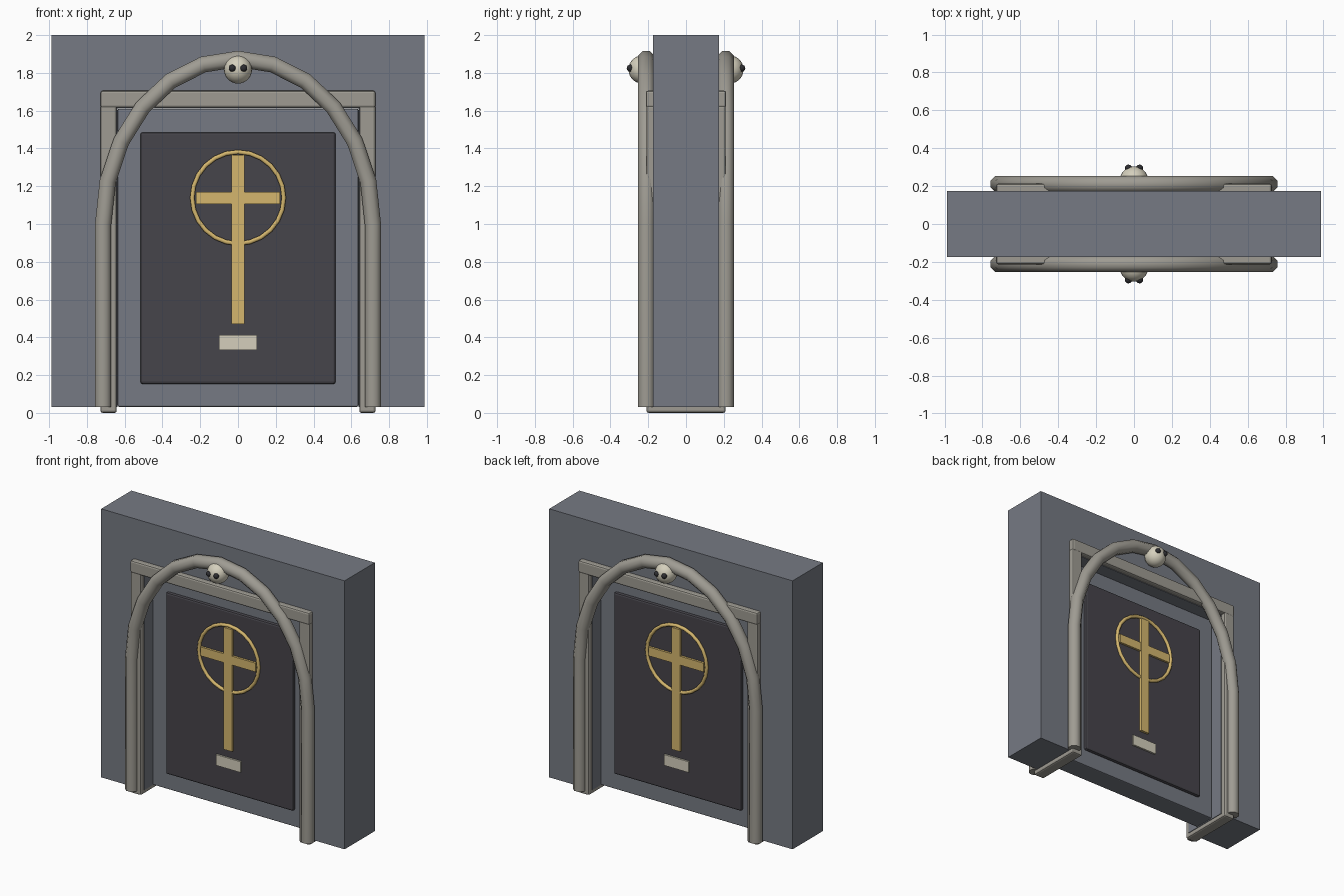
import bpy, bmesh, math
from mathutils import Vector

if "Cube" in bpy.data.objects:
    bpy.data.objects.remove(bpy.data.objects["Cube"])


def material(name, r, g, b):
    m = bpy.data.materials.new(name)
    m.diffuse_color = (r, g, b, 1)
    m.use_nodes = True
    m.node_tree.nodes["Principled BSDF"].inputs["Base Color"].default_value = m.diffuse_color
    return m


STONE = material("blue_grey_stone", .181, .195, .227)
TRIM = material("warm_grey_trim", .345, .33, .29)
DARK = material("charcoal_panel", .061, .058, .069)
GOLD = material("gold", .66, .47, .155)
BONE = material("bone", .66, .625, .505)
BLACK = material("eye_black", .026, .026, .03)


def finish(name, bm, mat, smooth=False):
    bmesh.ops.recalc_face_normals(bm, faces=bm.faces)
    me = bpy.data.meshes.new(name)
    bm.to_mesh(me)
    bm.free()
    ob = bpy.data.objects.new(name, me)
    bpy.context.collection.objects.link(ob)
    me.materials.append(mat)
    for p in me.polygons:
        p.use_smooth = smooth
    return ob


def box(name, lo, hi, mat, bevel=0):
    bm = bmesh.new()
    bmesh.ops.create_cube(bm, size=1)
    for v in bm.verts:
        v.co = [(l + h) / 2 + c * (h - l) for l, h, c in zip(lo, hi, v.co)]
    if bevel:
        bmesh.ops.bevel(bm, geom=bm.edges[:], offset=bevel, segments=2,
                        profile=.5, affect='EDGES')
    return finish(name, bm, mat)


def ball(name, center, r, mat, seg=20):
    bm = bmesh.new()
    bmesh.ops.create_uvsphere(bm, u_segments=seg, v_segments=seg // 2 + 2, radius=r)
    bmesh.ops.translate(bm, verts=bm.verts, vec=center)
    return finish(name, bm, mat, True)


def tube(name, path, y, r, sides, mat, closed=False):
    """Sweep a round section along a path of (x, z) points at depth y."""
    bm = bmesh.new()
    pts = [Vector((x, y, z)) for x, z in path]
    n = len(pts)
    rings = []
    for i, p in enumerate(pts):
        a = pts[(i - 1) % n] if closed or i else p
        b = pts[(i + 1) % n] if closed or i < n - 1 else p
        t = (b - a).normalized()
        out = Vector((-t.z, 0, t.x))
        ring = []
        for k in range(sides):
            w = 2 * math.pi * (k + .5) / sides
            ring.append(bm.verts.new(p + out * r * math.cos(w)
                                     + Vector((0, r * math.sin(w), 0))))
        rings.append(ring)
    for i in range(n if closed else n - 1):
        A, B = rings[i], rings[(i + 1) % n]
        for k in range(sides):
            j = (k + 1) % sides
            bm.faces.new((A[k], A[j], B[j], B[k]))
    if not closed:
        bm.faces.new(rings[0])
        bm.faces.new(rings[-1])
    ob = finish(name, bm, mat, True)
    bpy.context.view_layer.objects.active = ob
    ob.select_set(True)
    bpy.ops.object.shade_smooth_by_angle(angle=math.radians(50))
    ob.select_set(False)
    return ob


# wall with a doorway cut through to the bottom
bm = bmesh.new()
outline = [(-.988, .03), (-.988, 2), (.988, 2), (.988, .03),
           (.638, .03), (.638, 1.612), (-.638, 1.612), (-.638, .03)]
face = bm.faces.new([bm.verts.new((x, -.175, z)) for x, z in outline])
ext = bmesh.ops.extrude_face_region(bm, geom=[face])
bmesh.ops.translate(bm, vec=(0, .35, 0),
                    verts=[g for g in ext["geom"] if isinstance(g, bmesh.types.BMVert)])
finish("wall", bm, STONE)

# door frame: two jambs and a lintel passing through the wall
for side, s in (("left", -1), ("right", 1)):
    x0, x1 = sorted((s * .642, s * .728))
    box(side + "_jamb", (x0, -.21, 0), (x1, .21, 1.63), TRIM, .012)
box("lintel", (-.728, -.213, 1.616), (.728, .213, 1.706), TRIM, .012)

# door slab and its raised dark panel, shared by both faces
box("door_slab", (-.637, -.08, .032), (.637, .08, 1.61), STONE, .008)
box("door_panel", (-.517, -.102, .153), (.517, .102, 1.485), DARK, .012)

# arch path: straight legs joined by a half ellipse
arch = [(-.714, .03)]
arch += [(-.714 * math.cos(math.pi * i / 12), 1 + .874 * math.sin(math.pi * i / 12))
         for i in range(13)]
arch.append((.714, .03))
circle = [(.2425 * math.cos(math.pi * i / 12), 1.139 + .2425 * math.sin(math.pi * i / 12))
          for i in range(24)]

# ornaments repeated on the front and back
for side, s in (("front", -1), ("back", 1)):
    def plate(name, x, z0, z1, depth, mat):
        y0, y1 = sorted((s * .098, s * depth))
        box(side + name, (-x, y0, z0), (x, y1, z1), mat)

    tube(side + "_arch", arch, s * .21, .0465, 8, TRIM)
    tube(side + "_ring", circle, s * .107, .0125, 8, GOLD, closed=True)
    plate("_cross_upright", .035, .47, 1.365, .12, GOLD)
    plate("_cross_bar", .223, 1.105, 1.17, .118, GOLD)
    plate("_name_plate", .1, .333, .412, .115, BONE)
    ball(side + "_keystone_ball", (0, s * .23, 1.818), .075, BONE)
    for eye, e in (("left", -1), ("right", 1)):
        ball(f"{side}_{eye}_eye", (e * .03, s * .295, 1.825), .019, BLACK, 12)
